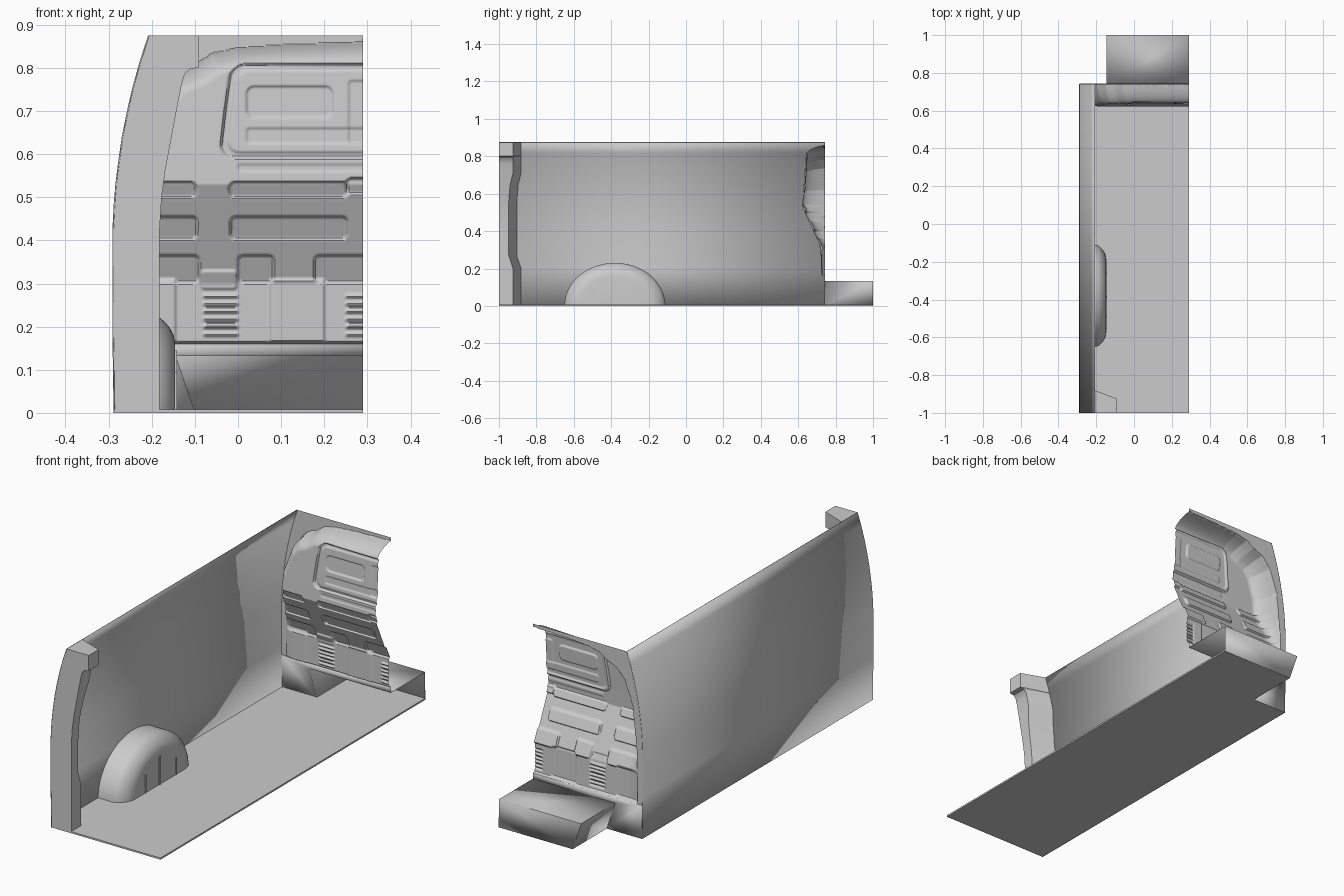
import bpy, math

if "Cube" in bpy.data.objects:
    bpy.data.objects.remove(bpy.data.objects["Cube"])

RIGHT, YB = 0.29, 0.742      # open cut edge in x, plane of the bulkhead flange
WALL = [(0, -.287), (.2, -.29), (.42, -.29), (.48, -.287), (.53, -.283), (.585, -.276),
        (.64, -.268), (.70, -.256), (.76, -.242), (.82, -.225), (.875, -.207)]


def lerp_table(table, v):
    if v <= table[0][0]:
        return table[0][1]
    for (a, fa), (b, fb) in zip(table, table[1:]):
        if v <= b:
            return fa + (fb - fa) * (v - a) / (b - a)
    return table[-1][1]


def wall_x(z):
    return lerp_table(WALL, z)


def make(name, verts, faces, thick=0, angle=30):
    me = bpy.data.meshes.new(name)
    me.from_pydata(verts, [], faces)
    me.update()
    ob = bpy.data.objects.new(name, me)
    bpy.context.collection.objects.link(ob)
    if thick:
        m = ob.modifiers.new("thickness", 'SOLIDIFY')
        m.thickness = thick
        m.offset = 0
    bpy.ops.object.select_all(action='DESELECT')
    ob.select_set(True)
    bpy.context.view_layer.objects.active = ob
    bpy.ops.object.shade_smooth_by_angle(angle=math.radians(angle))
    return ob


def grid(nu, nv):
    # quads for nv rows of nu points
    return [(j * nu + i, j * nu + i + 1, (j + 1) * nu + i + 1, (j + 1) * nu + i)
            for j in range(nv - 1) for i in range(nu - 1)]


def prism(name, outline, z0, z1):
    n = len(outline)
    verts = [(x, y, z0) for x, y in outline] + [(x, y, z1) for x, y in outline]
    faces = [tuple(reversed(range(n))), tuple(range(n, 2 * n))]
    faces += [(i, (i + 1) % n, n + (i + 1) % n, n + i) for i in range(n)]
    return make(name, verts, faces)


# Floor, with the tongue that runs below the raised step
prism("floor", [(-.287, -1), (RIGHT, -1), (RIGHT, 1), (-.1, 1), (-.1, YB), (-.287, YB)], 0, .008)

# Curved side wall
make("side_wall", [(x, y, z) for z, x in WALL for y in (YB, -1)], grid(2, len(WALL)), .003)

# Rear door pillar, lofted upward
INNER = [(0, -.182), (.20, -.182), (.27, -.182), (.42, -.182), (.50, -.177), (.56, -.169), (.65, -.152),
         (.71, -.141), (.76, -.131), (.785, -.124), (.797, -.112), (.801, -.09), (.875, -.09)]
BACK = [(0, -.925), (.2, -.925), (.27, -.948), (.62, -.948), (.71, -.925), (.875, -.925)]
verts, faces = [], []
for z, xi in INNER:
    yb, xw = lerp_table(BACK, z), wall_x(z)
    verts += [(xw, -1, z), (xi, -1, z), (xi, yb, z), (xw, yb + .044, z)]
for k in range(len(INNER) - 1):
    for i in range(4):
        a, b = k * 4 + i, k * 4 + (i + 1) % 4
        faces.append((a, b, b + 4, a + 4))
e = len(verts)
faces += [(3, 2, 1, 0), (e - 4, e - 3, e - 2, e - 1)]
make("rear_pillar", verts, faces)

# Wheel arch: rounded profile (radius, x) swept over a half turn
PROFILE = [(1, -.288), (1, -.205), (.985, -.192), (.955, -.180), (.91, -.168), (.85, -.157),
           (.78, -.149), (.70, -.146), (0, -.146)]
STEPS = 40
verts = []
for k in range(STEPS + 1):
    a = math.pi * k / STEPS
    verts += [(x, -.38 + .27 * r * math.cos(a), .23 * r * math.sin(a)) for r, x in PROFILE]
make("wheel_arch", verts, grid(len(PROFILE), STEPS + 1))

# Small upright ribs on the arch
for i, (y, w, top) in enumerate([(-.49, .005, .095), (-.385, .012, .145), (-.26, .005, .09)]):
    prism(f"arch_rib_{i + 1}", [(-.15, y - w / 2), (-.142, y - w / 2), (-.142, y + w / 2), (-.15, y + w / 2)],
          .005, top)

# Raised step behind the bulkhead: top, back and slanted side
make("seat_step", [(-.1, YB, 0), (-.145, YB, .133), (RIGHT, YB, .133),
                   (-.1, 1, 0), (-.145, 1, .133), (RIGHT, 1, .133), (RIGHT, 1, 0)],
     [(0, 1, 4, 3), (1, 2, 5, 4), (3, 4, 5, 6)], .002)

# Flat panel below the bulkhead, around the step opening
make("lower_panel", [(-.287, YB, 0), (-.1, YB, 0), (-.145, YB, .133), (RIGHT, YB, .133),
                     (RIGHT, YB, .16), (-.145, YB, .16), (-.289, YB, .16)],
     [(0, 1, 2, 5, 6), (2, 3, 4, 5)], .002)

# Bulkhead: pressed sheet as a height field in y
BASE = [(.16, .742), (.166, .729), (.30, .727), (.53, .622), (.60, .626), (.875, .645)]
EDGE = [(-.265, 0), (-.26, .40), (-.237, .62), (-.195, .735), (-.15, .785), (-.1, .805), (-.06, .833),
        (0, .846), (.1, .853), (.4, .863)]


def edge_distance(x, z):
    if x <= EDGE[0][0] or z >= lerp_table(EDGE, x):
        return 0
    best = 1
    for (ax, az), (bx, bz) in zip(EDGE, EDGE[1:]):
        dx, dz = bx - ax, bz - az
        t = min(1, max(0, ((x - ax) * dx + (z - az) * dz) / (dx * dx + dz * dz)))
        best = min(best, math.hypot(x - ax - t * dx, z - az - t * dz))
    return best


# pressings: x0, x1, z0, z1, corner radius, depth (+ is away from the cargo side), shear
PRESS = [
    (-.03, .5, .592, .808, .035, .010, .12),     # window-shaped recess
    (-.015, .5, .604, .795, .03, -.005, .12),    # its raised middle
    (.02, .22, .685, .757, .018, .006, 0),       # small inner pocket
    (.02, .5, .625, .660, .008, .004, 0),
    (.257, .5, .625, .770, .008, .004, 0),
    (.0, .5, .560, .576, .005, .003, 0),
    (-.4, -.097, .500, .535, .012, .010, 0),     # upper slots
    (-.02, .255, .500, .535, .012, .010, 0),
    (.25, .5, .508, .543, .012, .010, 0),
    (-.4, -.095, .403, .455, .012, .011, 0),     # middle slots
    (-.017, .253, .403, .455, .012, .011, 0),
    (-.4, -.09, .302, .365, .012, .010, 0),      # notches along the slope foot
    (0, .083, .302, .365, .012, .010, 0),
    (.177, .5, .302, .365, .012, .010, 0),
    (-.085, -.003, .287, .33, .008, -.006, 0),
    (.075, .2, .165, .31, .004, -.007, 0),       # raised lower panels
    (-.4, -.145, .165, .31, .004, -.007, 0),
]
for k in range(6):                               # vent louvres
    z = .178 + .0178 * k
    PRESS += [(-.08, .0, z, z + .008, .004, -.007, 0), (.25, .5, z, z + .008, .004, -.007, 0)]


def pressing(x, z):
    total = 0
    for x0, x1, z0, z1, r, depth, shear in PRESS:
        if z < z0 - .01 or z > z1 + .01:
            continue
        xs = x - shear * (z - .70)
        qx = abs(xs - (x0 + x1) / 2) - (x1 - x0) / 2 + r
        qz = abs(z - (z0 + z1) / 2) - (z1 - z0) / 2 + r
        sd = math.hypot(max(qx, 0), max(qz, 0)) + min(max(qx, qz), 0) - r
        t = min(1, max(0, .5 - sd / .008))
        total += depth * t * t * (3 - 2 * t)
    return total


NX, NZ = 180, 260
verts = []
for j in range(NZ):
    z = .16 + .715 * j / (NZ - 1)
    xw, base = wall_x(z), lerp_table(BASE, z)
    for i in range(NX):
        x = xw + (RIGHT - xw) * i / (NX - 1)
        t = min(1, edge_distance(x, z) / .055)
        s = (1 - (1 - t) ** 2.2) ** .7
        verts.append((x, YB + (base - YB + pressing(x, z)) * s, z))
make("bulkhead", verts, grid(NX, NZ), 0, 40)
